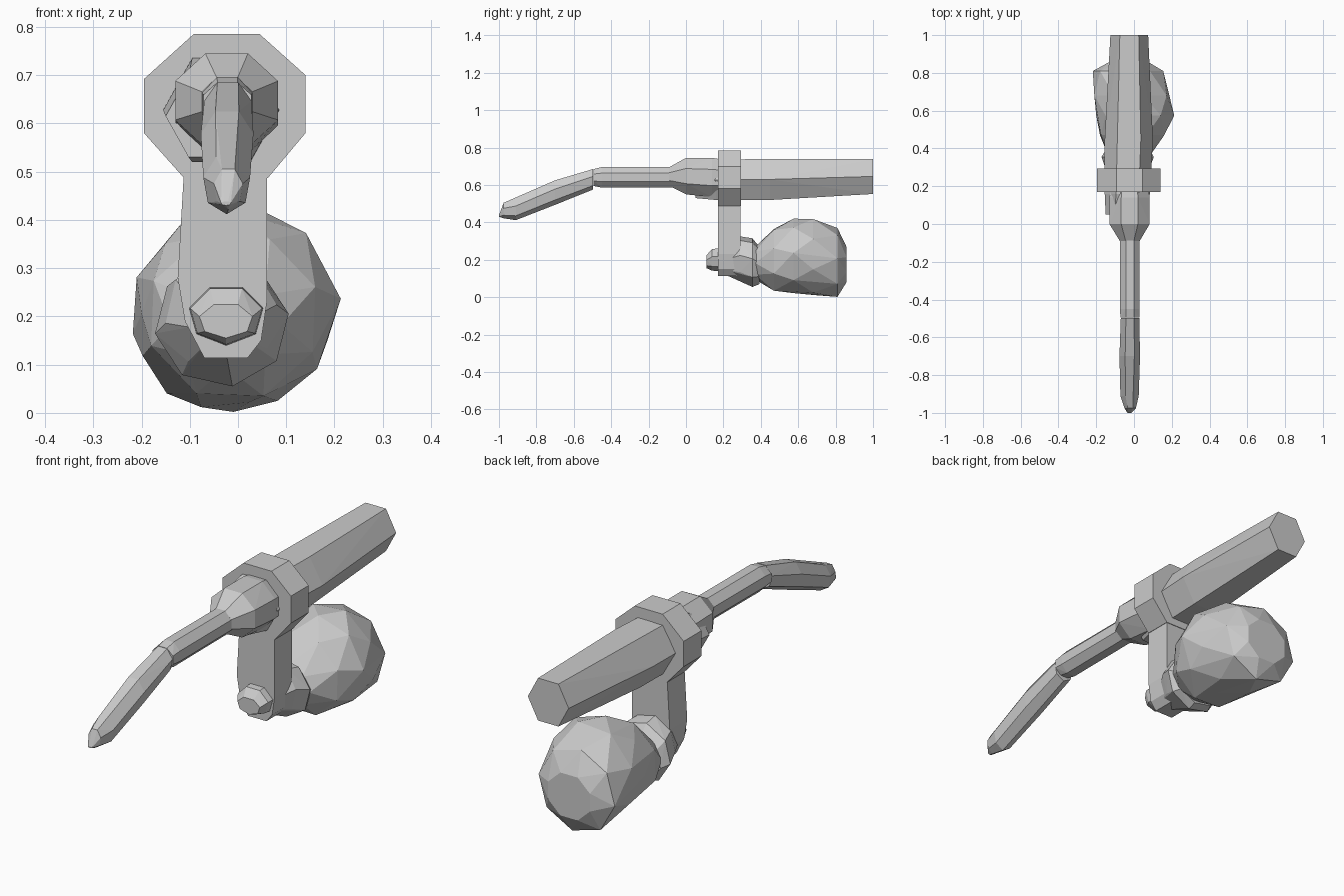
import bpy, bmesh
from math import sin, cos, pi


def finish(name, bm):
    bmesh.ops.recalc_face_normals(bm, faces=bm.faces)
    me = bpy.data.meshes.new(name)
    bm.to_mesh(me)
    bm.free()
    ob = bpy.data.objects.new(name, me)
    bpy.context.collection.objects.link(ob)
    return ob


# Faceted solid wrapped around rings (y, x_min, x_max, z_min, z_max, phase in steps)
def hull(name, sides, rings):
    bm = bmesh.new()
    for y, x0, x1, z0, z1, phase in rings:
        pts = [(cos(2 * pi * (i + phase) / sides), sin(2 * pi * (i + phase) / sides))
               for i in range(sides)]
        us, vs = [p[0] for p in pts], [p[1] for p in pts]
        for u, v in pts:
            fu = (u - min(us)) / (max(us) - min(us))
            fv = (v - min(vs)) / (max(vs) - min(vs))
            bm.verts.new((x0 + (x1 - x0) * fu, y, z0 + (z1 - z0) * fv))
    res = bmesh.ops.convex_hull(bm, input=bm.verts)
    junk = {g for g in res["geom_interior"] + res["geom_unused"]
            if isinstance(g, bmesh.types.BMVert)}
    bmesh.ops.delete(bm, geom=list(junk), context='VERTS')
    bmesh.ops.dissolve_limit(bm, angle_limit=0.03, verts=bm.verts, edges=bm.edges)
    return finish(name, bm)


# Flat plate: front outline (x, z) extruded along y
def plate(name, outline, y0, y1):
    bm = bmesh.new()
    f = bm.faces.new([bm.verts.new((x, y0, z)) for x, z in outline])
    ext = bmesh.ops.extrude_face_region(bm, geom=[f], use_keep_orig=True)
    bmesh.ops.translate(bm, vec=(0, y1 - y0, 0),
                        verts=[g for g in ext["geom"] if isinstance(g, bmesh.types.BMVert)])
    return finish(name, bm)


# Rear handle
hull("handle", 6, [(0.05, -0.15, 0.04, 0.53, 0.70, 0),
                   (0.16, -0.155, 0.085, 0.52, 0.735, 0),
                   (0.45, -0.155, 0.10, 0.52, 0.74, 0),
                   (1.0, -0.125, 0.075, 0.552, 0.74, 0)])

# Octagonal collar
plate("collar", [(-0.092, 0.785), (0.045, 0.785), (0.14, 0.70), (0.14, 0.58),
                 (0.062, 0.487), (-0.112, 0.487), (-0.195, 0.58), (-0.195, 0.692)],
      0.17, 0.295)

# Hanging arm
plate("arm", [(-0.112, 0.50), (0.06, 0.50), (0.06, 0.23), (0.048, 0.15), (0.02, 0.114),
              (-0.07, 0.114), (-0.11, 0.19), (-0.125, 0.28)], 0.17, 0.292)

# Tapered front socket
hull("socket", 8, [(-0.09, -0.075, 0.03, 0.595, 0.695, 0.5),
                   (0.0, -0.13, 0.083, 0.55, 0.745, 0.5),
                   (0.14, -0.13, 0.083, 0.535, 0.745, 0.5),
                   (0.20, -0.12, 0.075, 0.54, 0.735, 0.5)])

# Straight tube and drooping tip
hull("tube", 8, [(-0.495, -0.072, 0.028, 0.595, 0.685, 0.5),
                 (-0.45, -0.074, 0.03, 0.586, 0.696, 0.5),
                 (-0.07, -0.074, 0.03, 0.588, 0.696, 0.5)])
hull("tip", 7, [(-1.0, -0.035, -0.015, 0.43, 0.438, 0.25),
                (-0.975, -0.05, 0.01, 0.422, 0.505, 0.25),
                (-0.91, -0.072, 0.025, 0.412, 0.53, 0.25),
                (-0.70, -0.077, 0.032, 0.494, 0.625, 0.25),
                (-0.498, -0.07, 0.028, 0.575, 0.685, 0.25)])

# Pot neck: small nub and flange
hull("neck_nub", 7, [(0.11, -0.08, 0.03, 0.155, 0.225, 0.25),
                     (0.14, -0.099, 0.05, 0.142, 0.258, 0.25),
                     (0.30, -0.11, 0.06, 0.13, 0.27, 0.25)])
hull("neck_flange", 8, [(0.20, -0.10, 0.03, 0.125, 0.25, 0.2),
                        (0.29, -0.15, 0.08, 0.085, 0.325, 0.2),
                        (0.355, -0.172, 0.105, 0.055, 0.315, 0.2),
                        (0.392, -0.15, 0.085, 0.07, 0.27, 0.2)])

# Faceted pot
hull("pot", 8, [(0.37, -0.14, 0.09, 0.095, 0.27, 0),
                (0.47, -0.18, 0.16, 0.035, 0.365, 0.45),
                (0.575, -0.20, 0.213, 0.022, 0.42, 0.1),
                (0.68, -0.21, 0.185, 0.012, 0.418, 0.6),
                (0.81, -0.218, 0.155, 0.002, 0.37, 0.15),
                (0.858, -0.13, 0.075, 0.08, 0.27, 0.5)])
